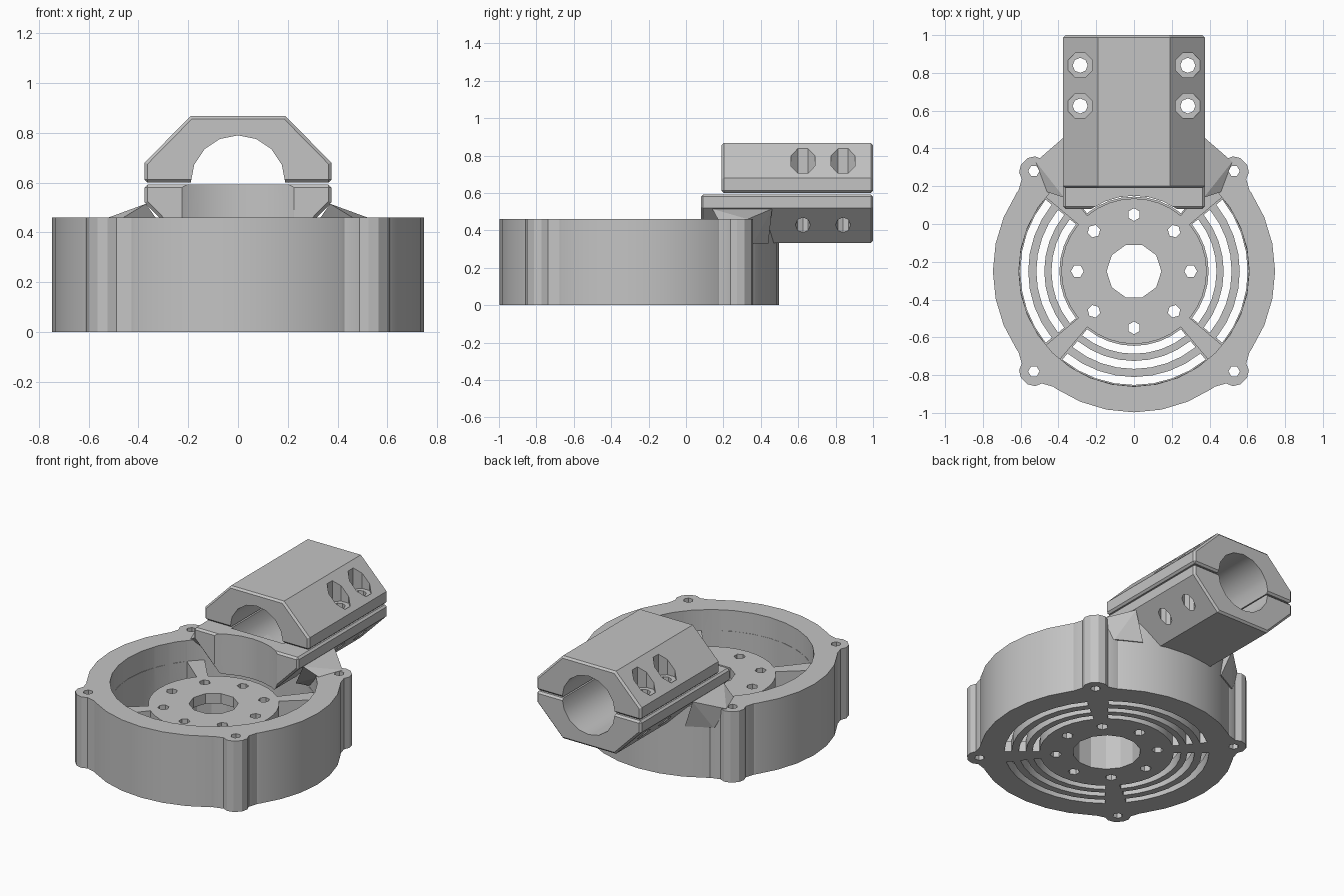
import bpy, bmesh
from math import sin, cos, pi, radians
from mathutils import Vector, Matrix

cube = bpy.data.objects.get("Cube")
if cube:
    bpy.data.objects.remove(cube, do_unlink=True)

grey = bpy.data.materials.new("plain_grey")
grey.use_nodes = True
COLOUR = (0.55, 0.55, 0.55, 1)
grey.diffuse_color = COLOUR
grey.node_tree.nodes["Principled BSDF"].inputs["Base Color"].default_value = COLOUR

CY = -0.25                        # housing centre in y
RIM, FLOOR, GRILLE = 0.46, 0.325, 0.07
BORE_Z = 0.6


def finish(name, bm):
    bmesh.ops.recalc_face_normals(bm, faces=bm.faces)
    me = bpy.data.meshes.new(name)
    bm.to_mesh(me)
    bm.free()
    me.materials.append(grey)
    ob = bpy.data.objects.new(name, me)
    bpy.context.collection.objects.link(ob)
    return ob


def prism(name, pts, a, b, axis="z"):
    """Extrude a 2D outline from a to b along z, or an x-z outline along y."""
    place = (lambda u, v, w: (u, v, w)) if axis == "z" else (lambda u, v, w: (u, w, v))
    bm = bmesh.new()
    low = [bm.verts.new(place(u, v, a)) for u, v in pts]
    top = [bm.verts.new(place(u, v, b)) for u, v in pts]
    bm.faces.new(low)
    bm.faces.new(top)
    for i in range(len(pts)):
        j = (i + 1) % len(pts)
        bm.faces.new((low[i], low[j], top[j], top[i]))
    return finish(name, bm)


def circle(x, y, r, n, turn=0.0):
    return [(x + r * cos(turn + 2 * pi * i / n), y + r * sin(turn + 2 * pi * i / n))
            for i in range(n)]


def sector(r0, r1, mid, half, n=8):
    """Outline of a ring segment around the housing centre."""
    angles = [radians(mid - half + 2 * half * i / n) for i in range(n + 1)]
    return ([(r0 * cos(t), CY + r0 * sin(t)) for t in angles]
            + [(r1 * cos(t), CY + r1 * sin(t)) for t in reversed(angles)])


def combine(ob, tool, operation="DIFFERENCE"):
    mod = ob.modifiers.new("cut", "BOOLEAN")
    mod.operation, mod.solver, mod.object = operation, "EXACT", tool
    bpy.context.view_layer.objects.active = ob
    bpy.ops.object.modifier_apply(modifier=mod.name)
    bpy.data.objects.remove(tool, do_unlink=True)


def smooth(ob, angle):
    bpy.ops.object.select_all(action="DESELECT")
    ob.select_set(True)
    bpy.context.view_layer.objects.active = ob
    bpy.ops.object.shade_smooth_by_angle(angle=radians(angle))


# Round housing with four screw ears
housing = prism("housing", circle(0, CY, 0.747, 32), 0, RIM)
ear_half = [(0.66, 0.19), (0.735, 0.13), (0.765, 0.075), (0.8, 0.06), (0.822, 0.025)]
ear = ear_half + [(r, -t) for r, t in reversed(ear_half)]
for k in range(4):
    turn = Matrix.Rotation(pi / 4 + k * pi / 2, 2)
    pts = [turn @ Vector(p) + Vector((0, CY)) for p in ear]
    combine(housing, prism("ear", pts, 0, RIM), "UNION")
for k in range(4):
    a = pi / 4 + k * pi / 2
    hole = circle(0.75 * cos(a), CY + 0.75 * sin(a), 0.03, 6)
    combine(housing, prism("ear_hole", hole, -0.1, 0.6))

# Open cavity, deep recesses between the spokes, vent slots in their floors
combine(housing, prism("cavity", circle(0, CY, 0.61, 32), FLOOR, 0.6))
for mid in (0, 90, 180, 270):
    combine(housing, prism("recess", sector(0.385, 0.608, mid, 40), GRILLE, 0.5))
    for r in (0.395, 0.475, 0.56):
        combine(housing, prism("slot", sector(r, r + 0.042, mid, 39), -0.1, 0.2))

# Hub: stepped centre hole and a ring of eight small holes
combine(housing, prism("hub_hole", circle(0, CY, 0.145, 10), -0.1, 0.6))
combine(housing, prism("hub_seat", circle(0, CY, 0.2, 14), -0.1, 0.26))
for k in range(8):
    a = k * pi / 4
    hole = circle(0.3 * cos(a), CY + 0.3 * sin(a), 0.034, 6, a)
    combine(housing, prism("hub_screw_hole", hole, -0.1, 0.6))


# Tube clamp halves: half octagons with a bore along y
def clamp_half(name, side, y0, gap):
    right = [(0.375, gap), (0.375, 0.08), (0.19, 0.268)]
    half = [(x, BORE_Z + side * h) for x, h in right]
    outline = half + [(-x, z) for x, z in reversed(half)]
    ob = prism(name, outline, y0, 1.0, "y")
    mod = ob.modifiers.new("edge", "BEVEL")
    mod.width, mod.segments, mod.angle_limit = 0.012, 1, radians(60)
    bpy.context.view_layer.objects.active = ob
    bpy.ops.object.modifier_apply(modifier=mod.name)
    return ob


def bore(y0):
    return prism("bore", circle(0, BORE_Z, 0.19, 16), y0, 1.2, "y")


lower_clamp = clamp_half("lower_clamp", -1, 0.08, 0.008)
upper_clamp = clamp_half("upper_clamp", 1, 0.19, 0.0)
combine(lower_clamp, prism("front_hollow", circle(0, CY, 0.4, 32), 0, 1))
combine(lower_clamp, bore(0.2))
combine(upper_clamp, bore(0.0))
combine(housing, bore(0.2))

# Bolt holes through both halves, with nut pockets in the upper one
for x in (-0.285, 0.285):
    for y in (0.625, 0.84):
        for ob in (lower_clamp, upper_clamp):
            combine(ob, prism("bolt_hole", circle(x, y, 0.04, 8), 0.2, 1))
        combine(upper_clamp, prism("nut_pocket", circle(x, y, 0.07, 8, pi / 8), 0.7, 1))

# Gussets blending the lower clamp into the housing wall
gusset = [(0.3, 0.44, 0.33), (0.45, 0.36, 0.33), (0.5, 0.3, 0.33), (0.24, 0.25, 0.33),
          (0.375, 0.42, RIM), (0.46, 0.355, RIM), (0.52, 0.33, RIM), (0.46, 0.17, RIM),
          (0.36, 0.2, RIM), (0.37, 0.46, 0.515), (0.37, 0.14, 0.515)]
for side, name in ((1, "left_gusset"), (-1, "right_gusset")):
    bm = bmesh.new()
    for x, y, z in gusset:
        bm.verts.new((side * x, y, z))
    bmesh.ops.convex_hull(bm, input=bm.verts)
    finish(name, bm)

for ob in (housing, lower_clamp, upper_clamp):
    smooth(ob, 25)
